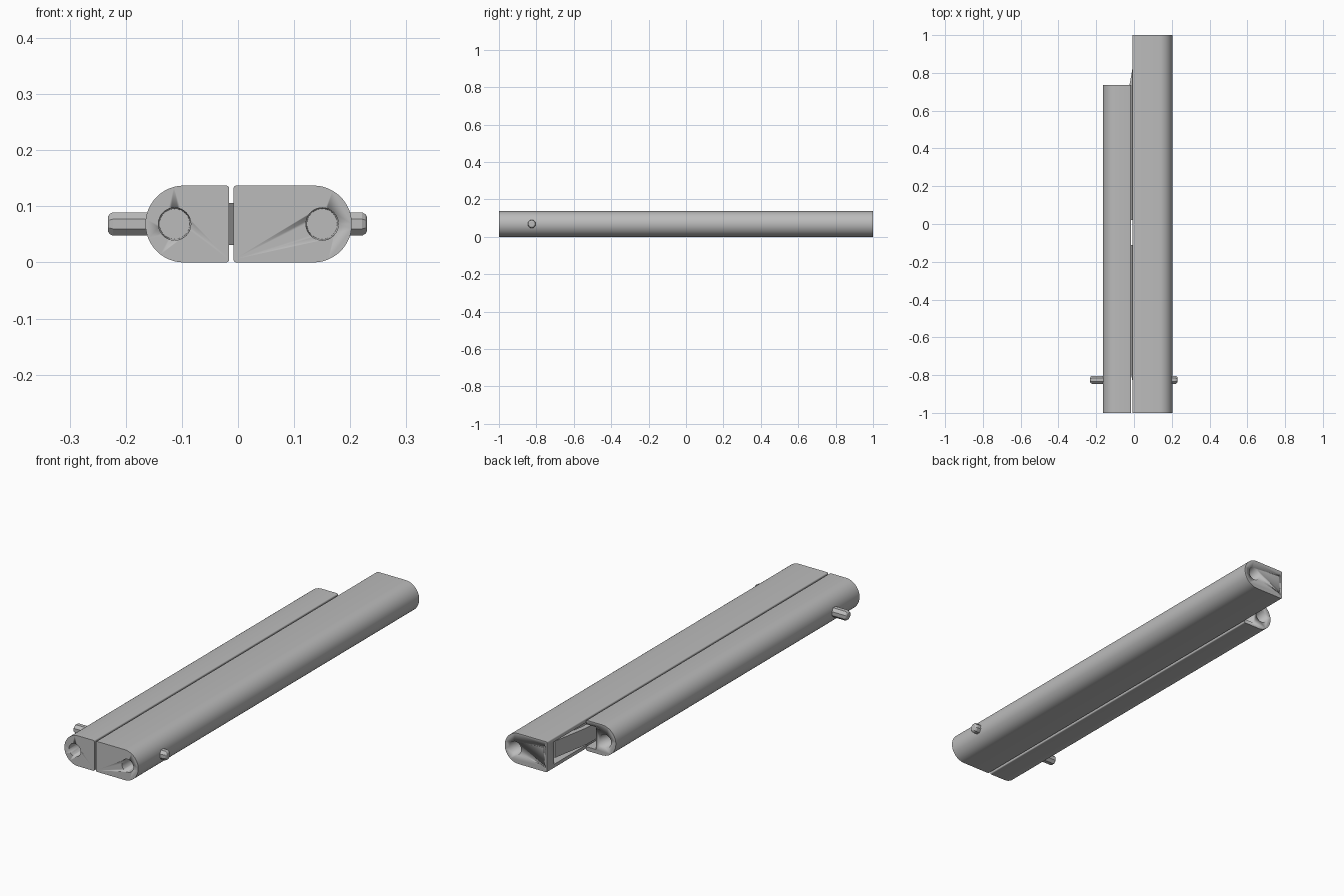
import bpy, bmesh
from math import pi, sin, cos
from mathutils import Matrix, Vector

cube = bpy.data.objects.get("Cube")
if cube:
    bpy.data.objects.remove(cube, do_unlink=True)

grey = bpy.data.materials.new("metal grey")
grey.use_nodes = True
grey.diffuse_color = (0.5, 0.5, 0.5, 1)
grey.node_tree.nodes["Principled BSDF"].inputs["Base Color"].default_value = (0.5, 0.5, 0.5, 1)

H = 0.137       # bar height
R = H / 2       # outer rounding radius and mid height


def finish(bm, name, angle=30):
    bmesh.ops.recalc_face_normals(bm, faces=bm.faces[:])
    me = bpy.data.meshes.new(name)
    bm.to_mesh(me)
    bm.free()
    ob = bpy.data.objects.new(name, me)
    bpy.context.collection.objects.link(ob)
    me.materials.append(grey)
    bpy.ops.object.select_all(action='DESELECT')
    ob.select_set(True)
    bpy.context.view_layer.objects.active = ob
    bpy.ops.object.shade_smooth_by_angle(angle=angle * pi / 180)
    return ob


def extrude(name, points, move):
    """Closed outline pushed along a vector."""
    bm = bmesh.new()
    face = bm.faces.new([bm.verts.new(p) for p in points])
    new = bmesh.ops.extrude_face_region(bm, geom=[face])["geom"]
    bmesh.ops.translate(bm, vec=move, verts=[v for v in new if isinstance(v, bmesh.types.BMVert)])
    return finish(bm, name)


def box(name, lo, hi):
    (x0, y0, z0), (x1, y1, z1) = lo, hi
    return extrude(name, [(x0, y0, z0), (x1, y0, z0), (x1, y1, z0), (x0, y1, z0)], (0, 0, z1 - z0))


def round_cutter(name, x, y, z, r0, r1, depth):
    """Tapered drill pointing along y."""
    bm = bmesh.new()
    turn = Matrix.Translation((x, y, z)) @ Matrix.Rotation(pi / 2, 4, 'X')
    bmesh.ops.create_cone(bm, cap_ends=True, segments=32, radius1=r0, radius2=r1,
                          depth=depth, matrix=turn)
    return finish(bm, name)


def cut(ob, cutters):
    for c in cutters:
        mod = ob.modifiers.new(c.name, 'BOOLEAN')
        mod.operation = 'DIFFERENCE'
        mod.solver = 'EXACT'
        mod.object = c
        bpy.context.view_layer.objects.active = ob
        bpy.ops.object.modifier_apply(modifier=mod.name)
        bpy.data.objects.remove(c, do_unlink=True)


def bar(name, inner, outer, y1, hole_x, channel):
    """D-shaped bar with a slotted inner side and a blind hole in each end."""
    side = 1 if outer > inner else -1
    cx, b = outer - side * R, 0.005
    pts = [(cx + side * R * sin(a), R - R * cos(a)) for a in (pi * i / 24 for i in range(25))]
    for sign in (1, -1):
        arc = [(inner + side * b * (1 - sin(a)), R + sign * (R - b + b * cos(a)))
               for a in (pi / 2 * i / 4 for i in range(5))]
        pts += arc if sign == 1 else arc[::-1]
    ob = extrude(name, [(x, -1, z) for x, z in pts], (0, y1 + 1, 0))
    y_lo, y_hi = channel
    xs = sorted((inner - side * 0.02, inner + side * 0.05))
    cutters = [box("channel_cutter", (xs[0], y_lo, 0.018), (xs[1], y_hi, 0.119)),
               round_cutter("front_hole_cutter", hole_x, -1, R, 0.027, 0.031, 0.16),
               round_cutter("back_hole_cutter", hole_x, y1, R, 0.031, 0.027, 0.16)]
    return ob, cutters


# Long bar, with two small screw holes in its back end
long_bar, tools = bar("long_bar", -0.008, 0.203, 1, 0.15, (-0.93, 0.95))
for z in (0.026, 0.111):
    tools.append(round_cutter("screw_hole_cutter", 0.006, 1, z, 0.005, 0.005, 0.04))
cut(long_bar, tools)

# Short bar, its channel open at the back
short_bar, tools = bar("short_bar", -0.016, -0.165, 0.735, -0.113, (-0.93, 0.8))
cut(short_bar, tools)


# Folding arms lying in the channels, with angled ends
def arm(name, path, half):
    left = [(x - half, y, 0.031) for x, y in path]
    right = [(x + half, y, 0.031) for x, y in path]
    return extrude(name, left + right[::-1], (0, 0, 0.075))


arm("back_arm", [(0.02, 0.92), (-0.012, 0.74), (-0.015, 0.5), (-0.012, 0.02)], 0.011)
arm("front_arm", [(0.02, -0.92), (-0.011, -0.76), (-0.012, -0.5), (-0.012, -0.11)], 0.011)


# Eight-sided pins with chamfered tips
def pin(name, x0, x1):
    d = 1 if x1 > x0 else -1
    bm = bmesh.new()
    rings = []
    for x, r in ((x0, 0.0225), (x1 - d * 0.009, 0.0225), (x1 - d * 0.003, 0.019), (x1, 0.014)):
        rings.append([bm.verts.new(Vector((x, -0.825 + r * cos(a), R + r * sin(a))))
                      for a in (pi / 8 + pi / 4 * i for i in range(8))])
    for a, b in zip(rings, rings[1:]):
        for i in range(8):
            j = (i + 1) % 8
            bm.faces.new((a[i], a[j], b[j], b[i]))
    bm.faces.new(rings[0])
    bm.faces.new(rings[-1])
    return finish(bm, name, 20)


pin("right_pin", -0.14, -0.232)
pin("left_pin", 0.18, 0.23)
